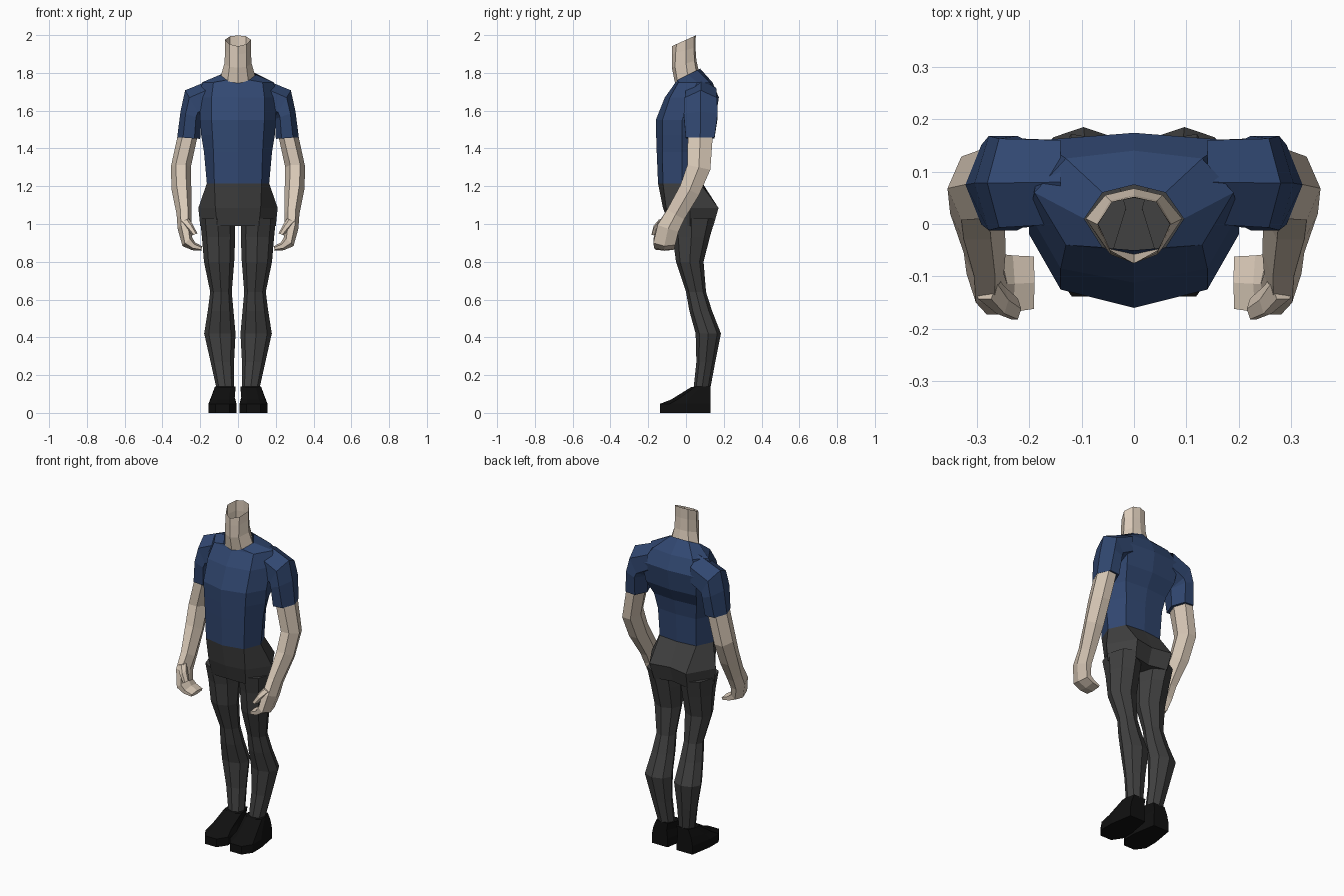
import bpy, bmesh, math


def material(name, r, g, b):
    m = bpy.data.materials.new(name)
    m.diffuse_color = (r, g, b, 1)
    return m


SHIRT = material("navy cloth", 0.031, 0.064, 0.165)
PANTS = material("charcoal cloth", 0.052, 0.052, 0.052)
SKIN = material("pale skin", 0.70, 0.59, 0.48)
SHOE = material("black leather", 0.005, 0.005, 0.005)


def loft(name, rings, mat, cap_start=False, cap_end=False, mirror=False):
    """Bridge consecutive rings of points with quads."""
    bm = bmesh.new()
    rows = [[bm.verts.new(p) for p in ring] for ring in rings]
    n = len(rows[0])
    for a, b in zip(rows, rows[1:]):
        for i in range(n):
            j = (i + 1) % n
            bm.faces.new((a[i], a[j], b[j], b[i]))
    if cap_start:
        bm.faces.new(rows[0][::-1])
    if cap_end:
        bm.faces.new(rows[-1])
    bmesh.ops.recalc_face_normals(bm, faces=bm.faces)
    me = bpy.data.meshes.new(name)
    bm.to_mesh(me)
    bm.free()
    me.materials.append(mat)
    ob = bpy.data.objects.new(name, me)
    bpy.context.collection.objects.link(ob)
    if mirror:
        mod = ob.modifiers.new("mirror", 'MIRROR')
        mod.use_clip = False
        mod.use_mirror_merge = False
    return ob


def body_ring(z, slope, yf, x1, y1, x2, y2, x3, y3, yb):
    """Symmetric eight-point section from front centre to back centre."""
    pts = [(0, yf), (x1, y1), (x2, y2), (x3, y3), (0, yb),
           (-x3, y3), (-x2, y2), (-x1, y1)]
    return [(x, y, z + slope * y) for x, y in pts]


def limb_ring(n, cx, cy, cz, rx, ry, roll=0, pitch=0):
    """Oval section, rolled about y and pitched about x."""
    r, p = math.radians(roll), math.radians(pitch)
    k = ry / (math.sin(math.pi / 3) if n == 6 else 1)
    out = []
    for i in range(n):
        t = 2 * math.pi * i / n
        u, v = rx * math.cos(t), k * math.sin(t)
        out.append((cx + u * math.cos(r), cy + v * math.cos(p),
                    cz + u * math.sin(r) + v * math.sin(p)))
    return out


# Torso of the shirt
waist = (1.215, 0, -.148, .125, -.122, .165, -.02, .12, .075, .088)
torso = [waist,
         (1.38, 0, -.155, .13, -.125, .18, -.02, .125, .085, .095),
         (1.47, 0, -.158, .135, -.125, .195, -.02, .14, .10, .112),
         (1.55, 0, -.160, .14, -.125, .20, -.02, .165, .14, .155),
         (1.67, 0, -.112, .14, -.085, .20, .02, .18, .16, .174),
         (1.75, 0, -.055, .13, -.04, .19, .06, .13, .125, .14),
         (1.785, .5, -.05, .06, -.045, .095, .01, .06, .06, .075)]
loft("shirt_torso", [body_ring(*r) for r in torso], SHIRT)

# Neck, open at the sloping top
neck = [(1.775, .5, -.058, .055, -.045, .092, .01, .055, .055, .068),
        (1.85, .3, -.075, .045, -.058, .072, 0, .045, .045, .055),
        (1.92, .3, -.075, .045, -.055, .068, 0, .042, .042, .05),
        (1.975, .45, -.075, .045, -.05, .07, 0, .042, .042, .052)]
loft("neck", [body_ring(*r) for r in neck], SKIN)

# Hips, closed at the crotch
hips = [waist,
        (1.085, 0, -.122, .12, -.105, .21, .02, .12, .172, .15),
        (0.99, 0, -.085, .11, -.085, .20, .02, .11, .145, .12)]
loft("trouser_hips", [body_ring(*r) for r in hips], PANTS, cap_end=True)

# Legs
leg = [(.108, .03, 1.03, .093, .125),
       (.103, .028, .93, .088, .098),
       (.100, .02, .80, .080, .073),
       (.090, .053, .64, .057, .053),
       (.092, .078, .54, .068, .060),
       (.096, .118, .42, .083, .067),
       (.083, .105, .27, .062, .050),
       (.066, .083, .12, .046, .044)]
loft("trouser_legs", [limb_ring(8, *r) for r in leg], PANTS, True, True, True)

# Shoes: x range, y range, front and back height per level
outline = [(.25, 0), (.75, 0), (1, .2), (1, .5), (.85, 1), (.15, 1), (0, .5), (0, .2)]
levels = [(.008, .156, -.138, .13, 0, 0),
          (.008, .156, -.138, .13, .048, .05),
          (.018, .142, -.08, .13, .07, .10),
          (.012, .122, .03, .13, .138, .142)]
shoe = [[(x0 + (x1 - x0) * u, y0 + (y1 - y0) * v, zf + (zb - zf) * v)
         for u, v in outline] for x0, x1, y0, y1, zf, zb in levels]
loft("shoes", shoe, SHOE, True, True, True)

# Sleeves running from inside the torso over the shoulder
sleeve = [(.14, .08, 1.675, .09, .08, 90),
          (.235, .078, 1.63, .09, .085, 60),
          (.25, .078, 1.575, .058, .09, 20),
          (.261, .075, 1.455, .061, .076, 4)]
loft("sleeves", [limb_ring(6, *r) for r in sleeve], SHIRT, cap_end=True, mirror=True)

# Arms ending in a hand with curled fingers
arm = [(.266, .076, 1.47, .053, .066, 0, 0),
       (.303, .068, 1.30, .053, .062, 0, -12),
       (.299, .02, 1.18, .052, .056, 0, -28),
       (.285, -.055, 1.05, .040, .052, 0, -30),
       (.284, -.095, .98, .036, .058, -8, -18),
       (.268, -.115, .905, .034, .058, -40, -5),
       (.235, -.114, .882, .022, .054, -70, 0),
       (.192, -.112, .870, .012, .050, -80, 0)]
loft("arms", [limb_ring(6, *r) for r in arm], SKIN, True, True, True)

# Thumbs
thumb = [(.285, -.115, 1.02, .026, .028, -20),
         (.255, -.145, .985, .020, .026, -40),
         (.228, -.162, .945, .014, .020, -25)]
loft("thumbs", [limb_ring(6, *r) for r in thumb], SKIN, True, True, True)
